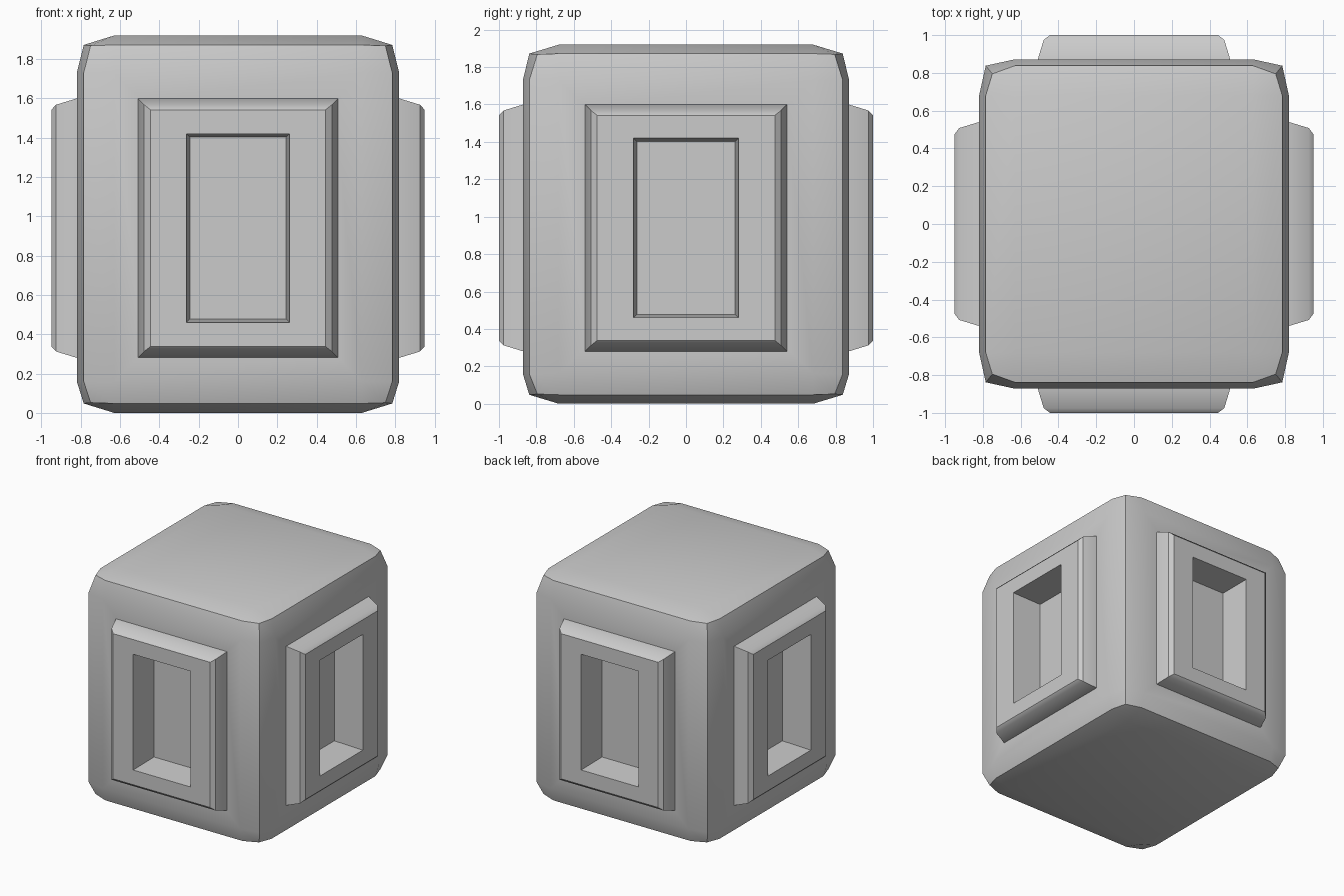
import bpy, bmesh, math
from mathutils import Matrix, Vector

if "Cube" in bpy.data.objects:
    bpy.data.objects.remove(bpy.data.objects["Cube"])


def finish(bm, name):
    mesh = bpy.data.meshes.new(name)
    bm.to_mesh(mesh)
    bm.free()
    obj = bpy.data.objects.new(name, mesh)
    bpy.context.collection.objects.link(obj)
    bpy.ops.object.select_all(action='DESELECT')
    obj.select_set(True)
    bpy.context.view_layer.objects.active = obj
    bpy.ops.object.shade_smooth_by_angle(angle=math.radians(35))
    return obj


# Body: 3x3 box whose edges and corners are pulled in for soft pillowed faces
FACE = (0.82, 0.872, 0.96)
EDGE = (0.785, 0.838, 0.912)
CORNER = (0.75, 0.795, 0.908)
INNER = (0.63, 0.68, 0.785)

bm = bmesh.new()
bmesh.ops.create_cube(bm, size=2)
bmesh.ops.subdivide_edges(bm, edges=bm.edges[:], cuts=2, use_grid_fill=True)
for v in bm.verts:
    outer = [abs(c) > 0.9 for c in v.co]
    reach = {1: FACE, 2: EDGE, 3: CORNER}[sum(outer)]
    p = [math.copysign(reach[i] if outer[i] else INNER[i], v.co[i]) for i in range(3)]
    p[2] += 0.96 if outer[2] else 0.945
    v.co = p
bmesh.ops.recalc_face_normals(bm, faces=bm.faces[:])

# Holes behind the four window frames
sides = []
for f in bm.faces:
    c = f.calc_center_median()
    if abs(f.normal.z) < 0.1 and abs(c.z - 0.945) < 0.1 and min(abs(c.x), abs(c.y)) < 0.1:
        sides.append(f)
bmesh.ops.inset_individual(bm, faces=sides, thickness=0.2)
bmesh.ops.delete(bm, geom=sides, context='FACES')
finish(bm, "body")


# Window frames: rectangular loops from bevelled rim to recessed floor
def window_frame(name, angle, front, extra):
    loops = [(0.51, 0.66, -0.15), (0.51, 0.66, -0.13), (0.478, 0.628, -0.025),
             (0.445, 0.602, 0.0), (0.262, 0.48, 0.0), (0.245, 0.463, -0.25)]
    turn = Matrix.Rotation(angle, 4, 'Z')
    bm = bmesh.new()
    rings = []
    for i, (w, h, d) in enumerate(loops):
        w += extra if i < 4 else extra * 0.6
        rings.append([bm.verts.new(turn @ Vector((sx * w, -(front + d), 0.94 + sz * h)))
                      for sx, sz in ((-1, -1), (1, -1), (1, 1), (-1, 1))])
    for a, b in zip(rings, rings[1:]):
        for j in range(4):
            k = (j + 1) % 4
            bm.faces.new((a[j], a[k], b[k], b[j]))
    bm.faces.new(rings[-1])
    finish(bm, name)


for n, side in enumerate(("front", "right", "back", "left")):
    window_frame(side + "_window_frame", n * math.pi / 2,
                 0.95 if n % 2 else 1.0, 0.03 if n % 2 else 0.0)
